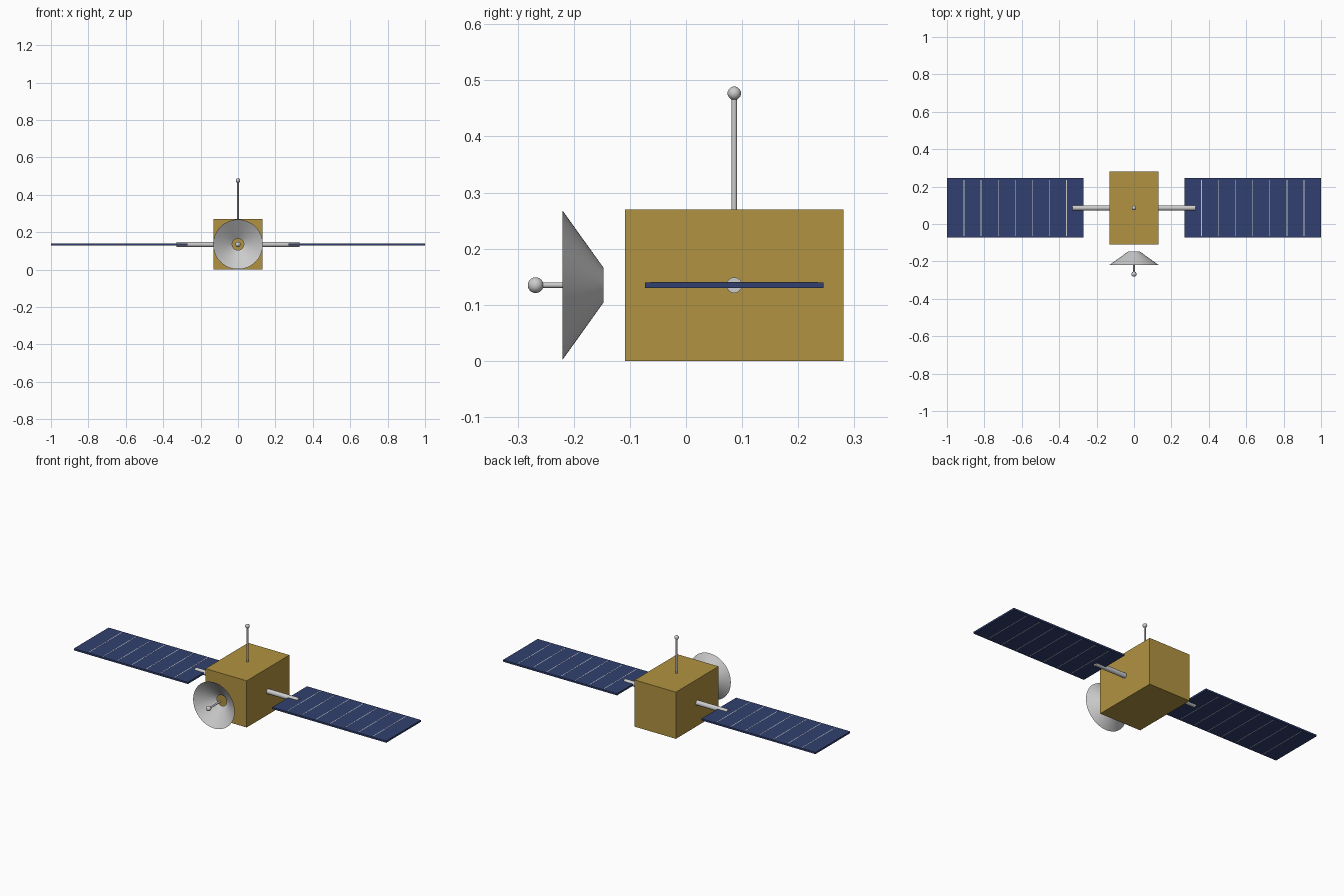
import bpy
import math
from mathutils import Vector

cube = bpy.data.objects.get("Cube")
if cube:
    bpy.data.objects.remove(cube, do_unlink=True)


def material(name, rgb):
    mat = bpy.data.materials.new(name)
    mat.use_nodes = True
    mat.diffuse_color = (*rgb, 1)
    bsdf = mat.node_tree.nodes["Principled BSDF"]
    bsdf.inputs["Base Color"].default_value = (*rgb, 1)
    bsdf.inputs["Roughness"].default_value = 0.6
    return mat


gold = material("gold foil", (0.44, 0.29, 0.052))
navy = material("solar navy", (0.031, 0.051, 0.16))
grey = material("light grey metal", (0.6, 0.6, 0.6))


def finish(name, mat, smooth=False):
    obj = bpy.context.object
    obj.name = name
    obj.data.materials.append(mat)
    if smooth:
        bpy.ops.object.shade_smooth_by_angle(angle=math.radians(40))
    return obj


def box(name, low, high, mat):
    low, high = Vector(low), Vector(high)
    bpy.ops.mesh.primitive_cube_add(size=1, location=(low + high) / 2)
    bpy.context.object.scale = high - low
    bpy.ops.object.transform_apply(location=False, rotation=False, scale=True)
    return finish(name, mat)


def cone(name, start, end, r1, r2, mat, caps="NGON", sides=24):
    start, end = Vector(start), Vector(end)
    axis = end - start
    bpy.ops.mesh.primitive_cone_add(
        vertices=sides, radius1=r1, radius2=r2, depth=axis.length,
        end_fill_type=caps, location=(start + end) / 2,
        rotation=axis.to_track_quat("Z", "Y").to_euler())
    return finish(name, mat, True)


def ball(name, centre, radius, mat):
    bpy.ops.mesh.primitive_uv_sphere_add(
        segments=24, ring_count=16, radius=radius, location=centre)
    return finish(name, mat, True)


MID_Z = 0.135
ARM_Y = 0.086

# Main body
box("body", (-0.132, -0.109, 0), (0.132, 0.281, 0.27), gold)

# Solar wings with their arms and cell dividers
INNER, OUTER, CELLS = 0.27, 1.0, 8
HALF_W, HALF_T = 0.159, 0.005
for side, s in (("left", 1), ("right", -1)):
    cone(f"{side}_wing_arm", (s * 0.12, ARM_Y, MID_Z),
         (s * 0.33, ARM_Y, MID_Z), 0.014, 0.014, grey)
    x1, x2 = sorted((s * INNER, s * OUTER))
    box(f"{side}_solar_panel", (x1, ARM_Y - HALF_W, MID_Z - HALF_T),
        (x2, ARM_Y + HALF_W, MID_Z + HALF_T), navy)
    for i in range(1, CELLS):
        x = x1 + (x2 - x1) * i / CELLS
        box(f"{side}_cell_divider_{i}",
            (x - 0.002, ARM_Y - HALF_W + 0.01, MID_Z - HALF_T - 0.0003),
            (x + 0.002, ARM_Y + HALF_W - 0.01, MID_Z + HALF_T + 0.0003), grey)

# Open dish with its feed
cone("dish", (0, -0.147, MID_Z), (0, -0.22, MID_Z), 0.031, 0.133,
     grey, caps="NOTHING", sides=48)
cone("feed_rod", (0, -0.16, MID_Z), (0, -0.265, MID_Z), 0.005, 0.005, grey)
ball("feed_tip", (0, -0.268, MID_Z), 0.014, grey)

# Top antenna
cone("antenna_mast", (0, ARM_Y, 0.265), (0, ARM_Y, 0.475), 0.005, 0.005, grey)
ball("antenna_tip", (0, ARM_Y, 0.477), 0.012, grey)
